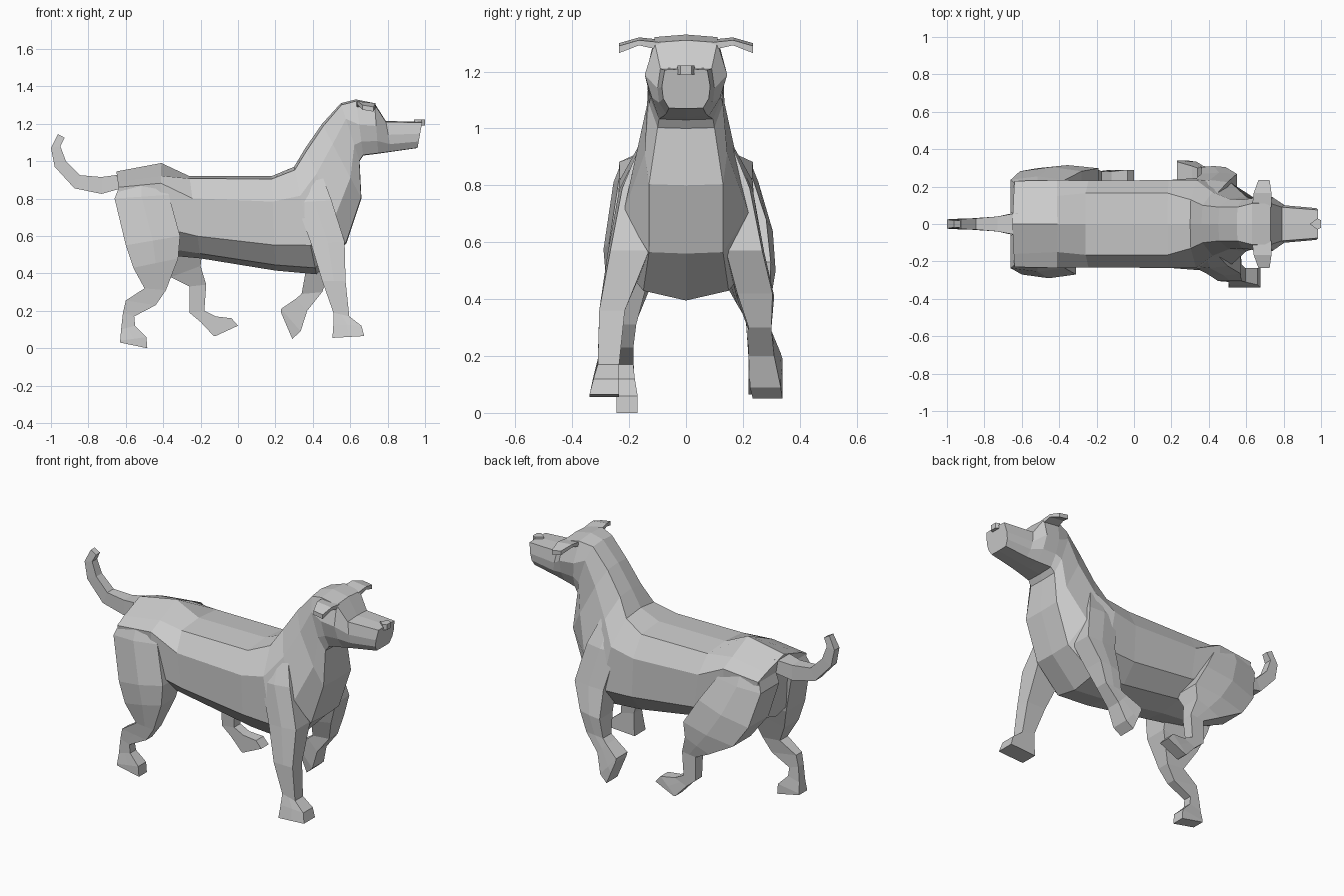
import bpy, bmesh


def loft(name, rings):
    """Skin a list of equally sized point rings and cap both ends."""
    bm = bmesh.new()
    loops = [[bm.verts.new(p) for p in ring] for ring in rings]
    n = len(loops[0])
    for a, b in zip(loops, loops[1:]):
        for i in range(n):
            j = (i + 1) % n
            bm.faces.new((a[i], a[j], b[j], b[i]))
    bm.faces.new(loops[0][::-1])
    bm.faces.new(loops[-1])
    bmesh.ops.recalc_face_normals(bm, faces=bm.faces)
    mesh = bpy.data.meshes.new(name)
    bm.to_mesh(mesh)
    bm.free()
    ob = bpy.data.objects.new(name, mesh)
    bpy.context.collection.objects.link(ob)
    return ob


def trunk_ring(top, bottom, widths, fractions):
    """Symmetric ten-sided section hung between a spine and a belly point."""
    (xt, zt), (xb, zb) = top, bottom
    half = [(w, xt + (xb - xt) * f, zt + (zb - zt) * f)
            for w, f in zip(widths, fractions)]
    return ([(xt, 0, zt)] + [(x, w, z) for w, x, z in half] + [(xb, 0, zb)]
            + [(x, -w, z) for w, x, z in reversed(half)])


def leg(name, side, sections):
    """Section: back x, z, front x, z, inner y, outer y; thick ones bulge."""
    rings = []
    for x0, z0, x1, z1, yi, yo in sections:
        ye = yo - 0.2 * max(0, yo - yi - 0.1)
        rings.append([(x0, side * yi, z0), (x0, side * ye, z0),
                      ((x0 + x1) / 2, side * yo, (z0 + z1) / 2),
                      (x1, side * ye, z1), (x1, side * yi, z1)])
    return loft(name, rings)


# Body, neck and head: spine point, underside point, half widths, heights
rump, barrel = (0.14, 0.22, 0.7, 0.92), (0.03, 0.27, 0.73, 0.94)
neck, head = (0.03, 0.27, 0.72, 0.99), (0.03, 0.45, 0.75, 0.99)
loft("body_and_head", [trunk_ring(*s) for s in (
    ((-0.65, 0.945), (-0.60, 0.56), (0.16, 0.23, 0.20, 0.10), rump),
    ((-0.41, 0.99), (-0.42, 0.50), (0.15, 0.235, 0.235, 0.13), rump),
    ((-0.26, 0.92), (-0.20, 0.48), (0.165, 0.232, 0.23, 0.14), barrel),
    ((0.18, 0.92), (0.20, 0.415), (0.165, 0.235, 0.235, 0.15), barrel),
    ((0.30, 0.97), (0.42, 0.395), (0.13, 0.235, 0.25, 0.15), barrel),
    ((0.36, 1.07), (0.58, 0.56), (0.10, 0.17, 0.22, 0.13), neck),
    ((0.45, 1.20), (0.66, 0.80), (0.09, 0.135, 0.145, 0.13), neck),
    ((0.55, 1.31), (0.65, 1.00), (0.09, 0.13, 0.13, 0.10), neck),
    ((0.63, 1.33), (0.67, 1.03), (0.11, 0.14, 0.125, 0.095), head),
    ((0.73, 1.31), (0.75, 1.04), (0.11, 0.145, 0.12, 0.08), head),
    ((0.79, 1.215), (0.82, 1.05), (0.09, 0.10, 0.095, 0.07), head),
    ((0.985, 1.21), (0.96, 1.07), (0.075, 0.085, 0.08, 0.06), head))])

# Nose
loft("nose", [[(x, y, z) for x, y in ((0.94, 0), (0.98, -0.03), (1.0, -0.02),
                                      (1.0, 0.02), (0.98, 0.03))]
              for z in (1.19, 1.222)])

# Tail: x, z, offset across thickness, half width
tail = ((-0.63, 0.89, 0.01, 0.04, 0.06), (-0.73, 0.87, 0.0, 0.045, 0.04),
        (-0.86, 0.89, 0.015, 0.035, 0.03), (-0.95, 0.985, 0.03, 0.015, 0.027),
        (-0.975, 1.075, 0.025, 0.005, 0.024), (-0.945, 1.135, 0.018, -0.01, 0.018))
loft("tail", [[(x - dx, -w, z - dz), (x + dx, -w, z + dz),
               (x + dx, w, z + dz), (x - dx, w, z - dz)]
              for x, z, dx, dz, w in tail])

# Ears: y, back x, front x, low z, high z
for side, label in ((-1, "right"), (1, "left")):
    ear = ((0.09, 0.63, 0.735, 1.285, 1.312), (0.165, 0.64, 0.735, 1.302, 1.32),
           (0.235, 0.665, 0.725, 1.275, 1.30))
    loft("ear_" + label, [[(x0, side * y, z0), (x1, side * y, z0 - 0.01),
                           (x1, side * y, z1 - 0.01), (x0, side * y, z1)]
                          for y, x0, x1, z0, z1 in ear])

# Front legs: the right one stands, the left one is lifted
shoulder = [(0.33, 0.90, 0.44, 0.95, 0.03, 0.165),
            (0.31, 0.78, 0.50, 0.79, 0.08, 0.235)]
leg("front_leg_right", -1, shoulder + [
    (0.39, 0.56, 0.57, 0.57, 0.13, 0.275),
    (0.45, 0.36, 0.575, 0.36, 0.215, 0.305),
    (0.51, 0.19, 0.595, 0.17, 0.235, 0.31),
    (0.51, 0.13, 0.66, 0.12, 0.235, 0.325),
    (0.505, 0.055, 0.675, 0.065, 0.235, 0.34)])
leg("front_leg_left", 1, shoulder + [
    (0.36, 0.56, 0.55, 0.57, 0.14, 0.275),
    (0.36, 0.40, 0.49, 0.42, 0.18, 0.31),
    (0.34, 0.29, 0.45, 0.30, 0.22, 0.30),
    (0.31, 0.265, 0.37, 0.20, 0.22, 0.31),
    (0.23, 0.21, 0.335, 0.09, 0.225, 0.335),
    (0.23, 0.19, 0.29, 0.05, 0.235, 0.34)])

# Hind legs: the right one is planted, the left one swings forward
hip = [(-0.635, 0.865, -0.40, 0.88, 0.06, 0.23),
       (-0.66, 0.80, -0.37, 0.82, 0.06, 0.255)]
leg("hind_leg_right", -1, hip + [
    (-0.60, 0.55, -0.31, 0.60, 0.09, 0.29),
    (-0.56, 0.43, -0.32, 0.48, 0.13, 0.28),
    (-0.50, 0.32, -0.385, 0.31, 0.175, 0.25),
    (-0.60, 0.255, -0.44, 0.23, 0.185, 0.24),
    (-0.615, 0.19, -0.555, 0.17, 0.185, 0.235),
    (-0.625, 0.10, -0.55, 0.12, 0.18, 0.235),
    (-0.63, 0.04, -0.49, 0.06, 0.17, 0.245),
    (-0.63, 0.03, -0.485, 0.0, 0.17, 0.245)])
leg("hind_leg_left", 1, hip + [
    (-0.61, 0.60, -0.28, 0.68, 0.09, 0.305),
    (-0.52, 0.47, -0.19, 0.53, 0.13, 0.315),
    (-0.36, 0.38, -0.20, 0.44, 0.18, 0.30),
    (-0.26, 0.33, -0.17, 0.34, 0.21, 0.28),
    (-0.26, 0.19, -0.18, 0.20, 0.22, 0.28),
    (-0.20, 0.14, -0.12, 0.17, 0.22, 0.28),
    (-0.13, 0.065, -0.035, 0.16, 0.22, 0.29),
    (-0.12, 0.065, 0.0, 0.12, 0.22, 0.29)])
